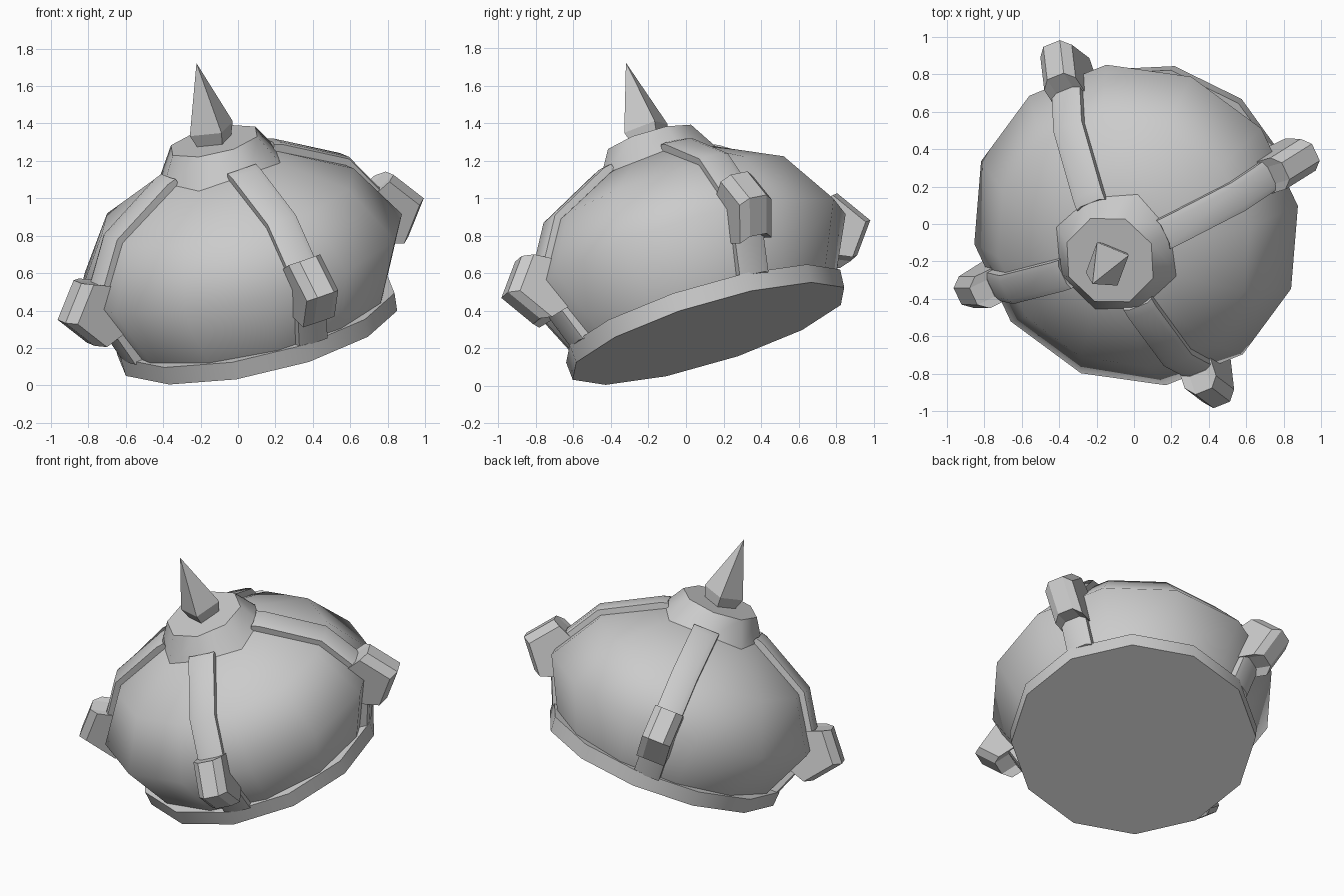
import bpy, bmesh, math
from mathutils import Matrix, Vector

if "Cube" in bpy.data.objects:
    bpy.data.objects.remove(bpy.data.objects["Cube"])

# Single grey material
grey = bpy.data.materials.new("plain_grey")
grey.use_nodes = True
COL = (0.6, 0.6, 0.6, 1)
grey.diffuse_color = COL
grey.node_tree.nodes["Principled BSDF"].inputs["Base Color"].default_value = COL

# Tilted frame of the whole helmet: local z runs from the base up through the spike
axis = Vector((-0.211, -0.285, 0.935)).normalized()
side = Vector((0.882, 0.354, 0.31))
side = (side - axis * side.dot(axis)).normalized()
back = axis.cross(side)
FRAME = Matrix((side, back, axis)).transposed().to_4x4()
FRAME.translation = (0.104, 0.12, 0.278)


def finish(name, bm, smooth=None):
    bmesh.ops.recalc_face_normals(bm, faces=bm.faces)
    mesh = bpy.data.meshes.new(name)
    bm.to_mesh(mesh)
    bm.free()
    obj = bpy.data.objects.new(name, mesh)
    bpy.context.collection.objects.link(obj)
    mesh.materials.append(grey)
    obj.matrix_world = FRAME
    if smooth:
        bpy.ops.object.select_all(action='DESELECT')
        obj.select_set(True)
        bpy.context.view_layer.objects.active = obj
        bpy.ops.object.shade_smooth_by_angle(angle=math.radians(smooth))
    return obj


def lathe(name, profile, sides, turn=0.0, smooth=None):
    """Stack of regular polygons (radius, height), capped; radius 0 makes a tip."""
    bm = bmesh.new()
    rings = []
    for r, h in profile:
        n = sides if r > 0 else 1
        rings.append([bm.verts.new((r * math.cos(turn + math.tau * i / sides),
                                    r * math.sin(turn + math.tau * i / sides), h))
                      for i in range(n)])
    for a, b in zip(rings, rings[1:]):
        for i in range(sides):
            j = (i + 1) % sides
            if len(b) == 1:
                bm.faces.new((a[i], a[j], b[0]))
            else:
                bm.faces.new((a[i], a[j], b[j], b[i]))
    for ring in (rings[0], rings[-1]):
        if len(ring) > 2:
            bm.faces.new(ring)
    return finish(name, bm, smooth)


def slab(name, outline, width, chamfer, drop, angle, smooth=None):
    """(radius, height) outline extruded sideways, its flanks dropped inward, turned about the axis."""
    bm = bmesh.new()
    rot = Matrix.Rotation(angle, 3, 'Z')
    half = width / 2
    layers = [[bm.verts.new(rot @ Vector((r - d, y, h - d * 0.3))) for r, h in outline]
              for y, d in ((-half, drop), (chamfer - half, 0), (half - chamfer, 0), (half, drop))]
    n = len(outline)
    for a, b in zip(layers, layers[1:]):
        for i in range(n):
            j = (i + 1) % n
            bm.faces.new((a[i], a[j], b[j], b[i]))
    bm.faces.new(layers[0])
    bm.faces.new(layers[-1])
    return finish(name, bm, smooth)


# Main body, rim and top
lathe("base_rim", [(0.773, 0), (0.78, 0.1)], 12, turn=math.radians(-4), smooth=40)
lathe("dome", [(0.72, 0.06), (0.9, 0.44), (0.70, 0.755), (0.31, 0.96)], 12,
      turn=math.radians(15), smooth=62)
lathe("crown_cap", [(0.36, 0.92), (0.25, 1.1)], 8, smooth=40)
lathe("spike", [(0.10, 1.09), (0.13, 1.17), (0, 1.545)], 4)

# Four straps with chunky studs
strap = [(0.31, 1.0), (0.36, 0.985), (0.715, 0.785), (0.915, 0.45), (0.77, 0.09),
         (0.65, 0.09), (0.78, 0.45), (0.62, 0.72), (0.28, 0.92)]
stud = [(0.85, 0.565), (0.945, 0.605), (1.085, 0.425), (0.95, 0.25), (0.8, 0.3)]
for i, place in enumerate(("left", "back", "right", "front")):
    slab(place + "_strap", strap, 0.17, 0.03, 0.012, i * math.pi / 2, smooth=40)
    slab(place + "_stud", stud, 0.19, 0.045, 0.05, i * math.pi / 2)
